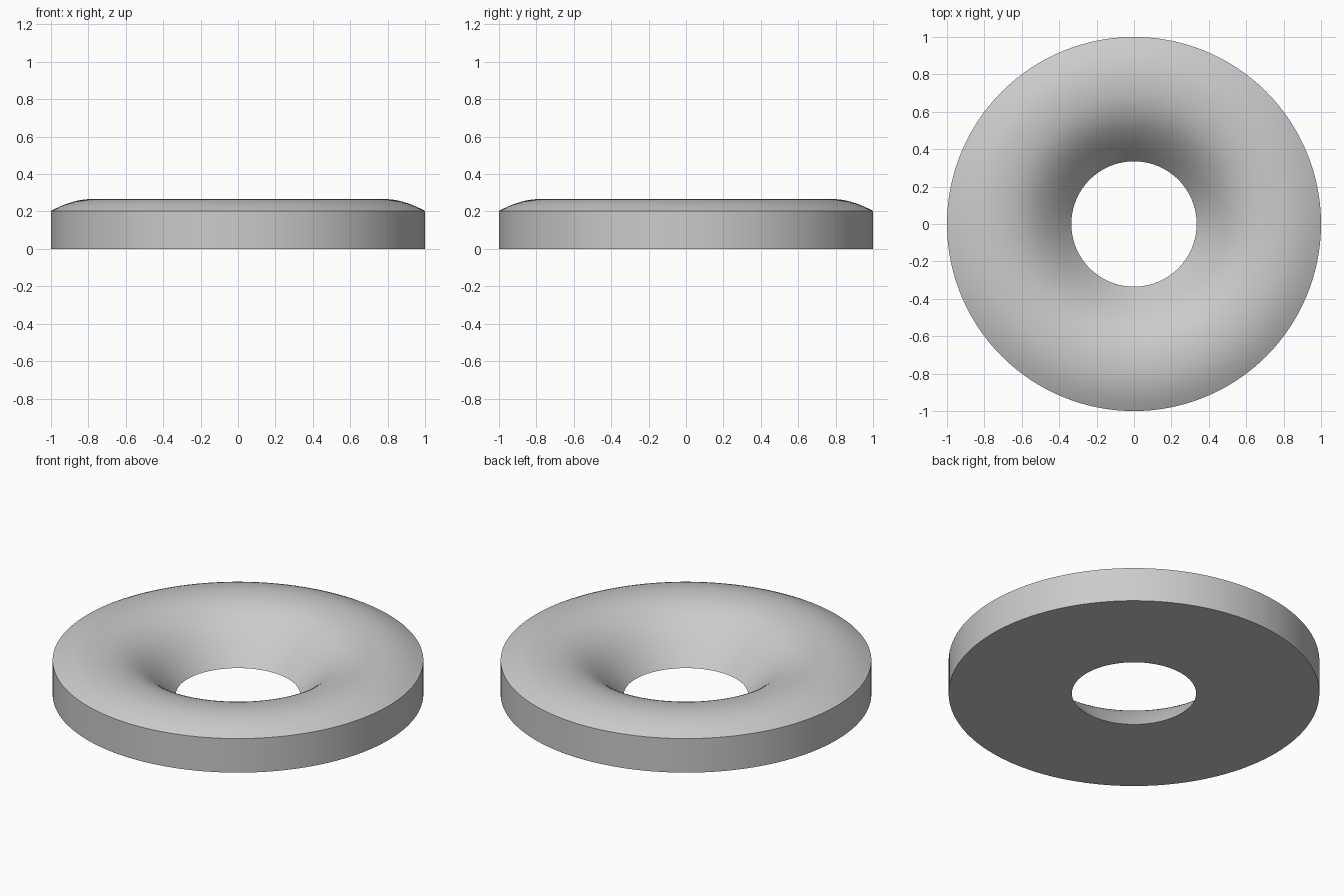
import bpy
import bmesh
import math
from mathutils import Vector
from mathutils.geometry import interpolate_bezier

if "Cube" in bpy.data.objects:
    bpy.data.objects.remove(bpy.data.objects["Cube"], do_unlink=True)

SEGMENTS = 128

# Plain grey material
grey = bpy.data.materials.new("plain_grey")
grey.use_nodes = True
colour = (0.6, 0.6, 0.6, 1)
grey.diffuse_color = colour
grey.node_tree.nodes["Principled BSDF"].inputs["Base Color"].default_value = colour


def curve(points, steps):
    """Cubic curve through (radius, height) control points."""
    return interpolate_bezier(*[Vector((r, 0, z)) for r, z in points], steps)


# Half section: funnel up from the hole, over the crown, down to the outer rim
funnel = curve([(0.335, 0), (0.475, 0.17), (0.57, 0.267), (0.77, 0.267)], 20)
shoulder = curve([(0.77, 0.267), (0.86, 0.267), (0.93, 0.24), (1, 0.203)], 10)
section = funnel + shoulder[1:] + [Vector((1, 0, 0))]

# Ring body: the closed section swept around the vertical axis
bm = bmesh.new()
verts = [bm.verts.new(p) for p in section]
edges = [bm.edges.new((a, b)) for a, b in zip(verts, verts[1:] + verts[:1])]
bmesh.ops.spin(bm, geom=verts + edges, cent=(0, 0, 0), axis=(0, 0, 1),
               angle=math.tau, steps=SEGMENTS, use_duplicate=False)
bmesh.ops.remove_doubles(bm, verts=bm.verts, dist=0.0001)
bmesh.ops.recalc_face_normals(bm, faces=bm.faces)
mesh = bpy.data.meshes.new("ring_body")
bm.to_mesh(mesh)
bm.free()
mesh.materials.append(grey)
ring = bpy.data.objects.new("ring_body", mesh)
bpy.context.collection.objects.link(ring)

# Smooth curved faces, crisp rim and hole edges
bpy.ops.object.select_all(action="DESELECT")
ring.select_set(True)
bpy.context.view_layer.objects.active = ring
bpy.ops.object.shade_smooth_by_angle(angle=math.radians(30))
